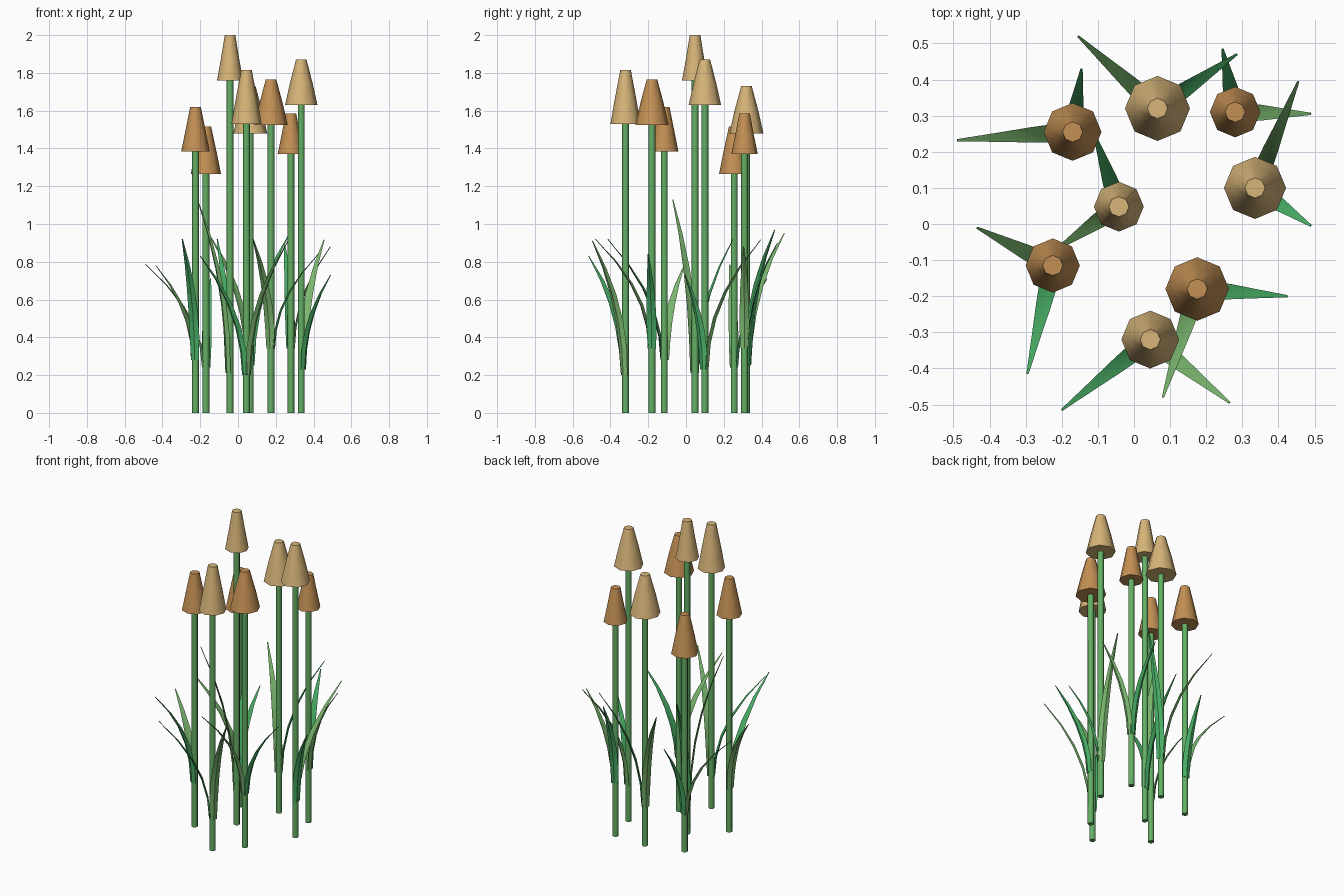
import bpy, bmesh, math
from mathutils import Vector

if "Cube" in bpy.data.objects:
    bpy.data.objects.remove(bpy.data.objects["Cube"])


def material(name, rgb):
    m = bpy.data.materials.new(name)
    m.diffuse_color = (*rgb, 1)
    m.use_nodes = True
    m.node_tree.nodes["Principled BSDF"].inputs["Base Color"].default_value = m.diffuse_color
    return m


STEM = material("stem_green", (0.13, 0.43, 0.13))
LEAF = [material("leaf_emerald", (0.07, 0.45, 0.14)),
        material("leaf_light", (0.20, 0.48, 0.16))]
HEAD = {"tan": material("head_tan", (0.68, 0.46, 0.19)),
        "brown": material("head_brown", (0.55, 0.28, 0.09))}


def skin(name, rings, mat, angle):
    """Closed solid through a list of equal-sized point rings."""
    bm = bmesh.new()
    loops = [[bm.verts.new(p) for p in r] for r in rings]
    n = len(loops[0])
    for a, b in zip(loops, loops[1:]):
        for i in range(n):
            j = (i + 1) % n
            bm.faces.new((a[i], a[j], b[j], b[i]))
    bm.faces.new(loops[0][::-1])
    bm.faces.new(loops[-1])
    bmesh.ops.recalc_face_normals(bm, faces=bm.faces)
    me = bpy.data.meshes.new(name)
    bm.to_mesh(me)
    bm.free()
    me.materials.append(mat)
    me.shade_smooth()
    me.set_sharp_from_angle(angle=math.radians(angle))
    ob = bpy.data.objects.new(name, me)
    bpy.context.collection.objects.link(ob)


def turned(name, x, y, profile, mat):
    """Eight-sided turned part from (radius, height) pairs."""
    rings = [[(x + r * math.cos(k * math.pi / 4), y + r * math.sin(k * math.pi / 4), z)
              for k in range(8)] for r, z in profile]
    skin(name, rings, mat, 50)


def leaf(name, x, y, z0, tip, mat):
    """Keeled blade that hugs the stem, then arches out to its tip."""
    reach = Vector((tip[0] - x, tip[1] - y, 0))
    out = reach.normalized()
    side = Vector((-out.y, out.x, 0))
    length = reach.length - 0.012
    rise = tip[2] - z0
    rings = []
    for t, w in ((0, .022), (.2, .026), (.4, .025), (.6, .021), (.8, .013), (1, .003)):
        c = Vector((x, y, z0 + rise * t)) + out * (0.012 + length * t ** 2.1)
        normal = (out * rise - Vector((0, 0, 1)) * length * 2.1 * t ** 1.1).normalized()
        k = w * 0.4
        rings.append([c - side * w, c + normal * k, c + side * w, c + normal * (k - 0.004)])
    skin(name, rings, mat, 40)


# x, y, head radius, head bottom, head top, colour, leaf base, two leaf tips
plants = [
    (-.17, .255, .080, 1.265, 1.515, "brown", .24, (-.145, .43, .71), (-.49, .232, .785)),
    (.065, .32, .090, 1.48, 1.73, "tan", .25, (.285, .47, .97), (-.155, .52, .95)),
    (.28, .31, .070, 1.37, 1.585, "brown", .34, (.245, .485, .90), (.49, .305, .88)),
    (.335, .10, .086, 1.63, 1.87, "tan", .23, (.49, -.005, .73), (.455, .395, .915)),
    (-.042, .048, .069, 1.76, 2.0, "tan", .21, (-.11, .25, .92), (-.215, -.07, 1.13)),
    (-.225, -.115, .075, 1.385, 1.62, "brown", .28, (-.295, -.415, .92), (-.435, -.01, .78)),
    (.175, -.18, .088, 1.525, 1.765, "brown", .34, (.425, -.20, .84), (.08, -.48, .92)),
    (.045, -.32, .080, 1.53, 1.815, "tan", .20, (-.20, -.515, .83), (.265, -.495, .91)),
]

for n, (x, y, r, lo, hi, colour, z0, *tips) in enumerate(plants, 1):
    # Stem
    turned(f"stem_{n}", x, y, [(.018, 0), (.018, lo + .05)], STEM)
    # Tapered seed head
    turned(f"seed_head_{n}", x, y,
           [(r, lo), (r * .7, lo + (hi - lo) * .48), (.028, hi)], HEAD[colour])
    # Pair of leaves
    for i, tip in enumerate(tips):
        leaf(f"leaf_{n}_{i + 1}", x, y, z0, tip, LEAF[i])
